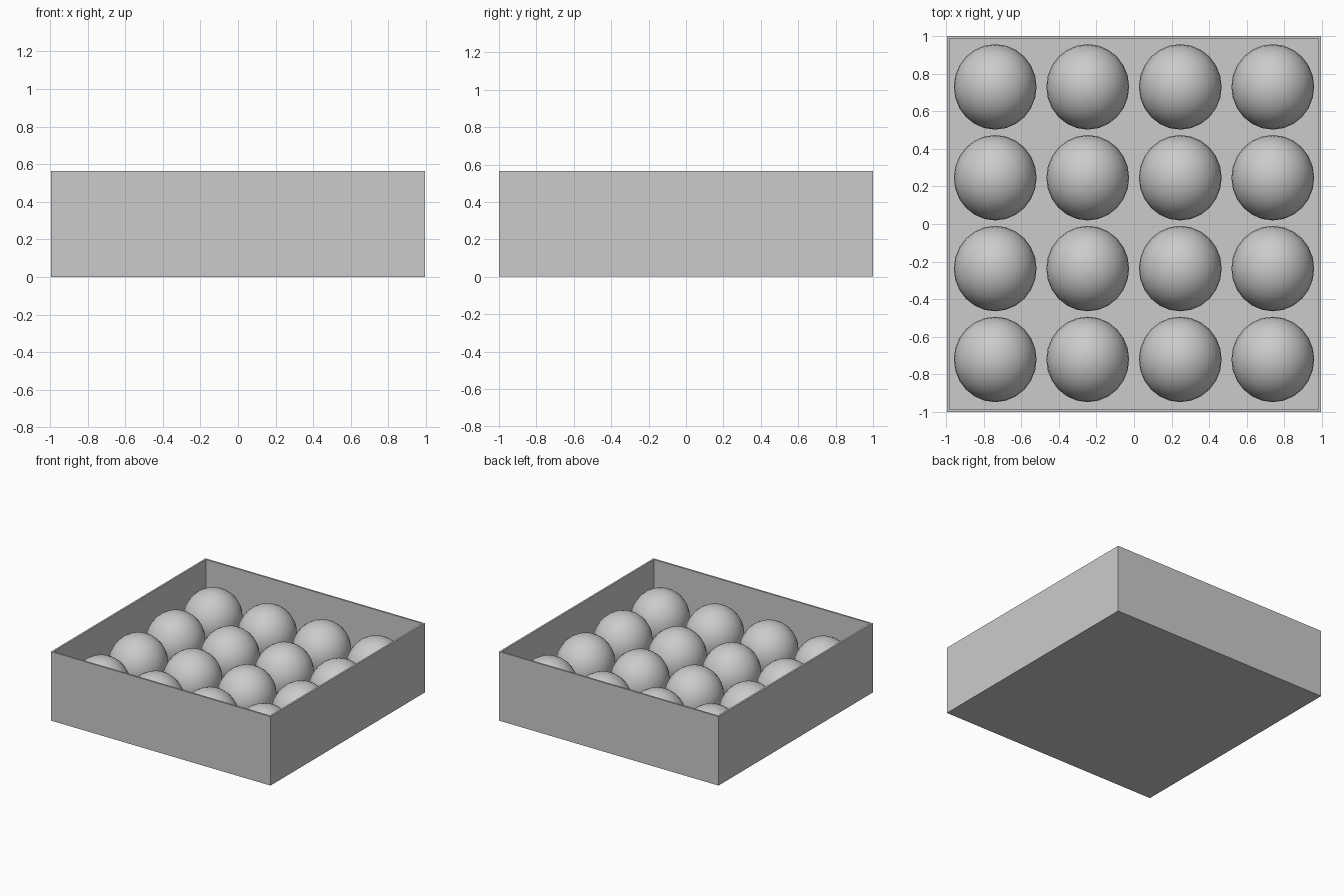
import bpy, bmesh
from mathutils import Matrix

cube = bpy.data.objects.get("Cube")
if cube:
    bpy.data.objects.remove(cube, do_unlink=True)

GREY = (0.6, 0.6, 0.6, 1)
grey = bpy.data.materials.new("light grey")
grey.use_nodes = True
grey.diffuse_color = GREY
grey.node_tree.nodes["Principled BSDF"].inputs["Base Color"].default_value = GREY

HEIGHT, WALL, FLOOR = 0.565, 0.015, 0.02


def add_object(name, bm):
    mesh = bpy.data.meshes.new(name)
    bm.to_mesh(mesh)
    bm.free()
    mesh.materials.append(grey)
    obj = bpy.data.objects.new(name, mesh)
    bpy.context.collection.objects.link(obj)
    return obj


# Open tray: a block with its top face inset and pushed down to the floor
bm = bmesh.new()
bmesh.ops.create_cube(bm, size=1, matrix=Matrix.Translation((0, 0, HEIGHT / 2))
                      @ Matrix.Diagonal((1.99, 2, HEIGHT, 1)))
top = max(bm.faces, key=lambda f: f.calc_center_median().z)
bmesh.ops.inset_region(bm, faces=[top], thickness=WALL, use_even_offset=True)
cavity = bmesh.ops.extrude_face_region(bm, geom=[top])["geom"]
bmesh.ops.translate(bm, vec=(0, 0, FLOOR - HEIGHT),
                    verts=[v for v in cavity if isinstance(v, bmesh.types.BMVert)])
if top.is_valid:
    bmesh.ops.delete(bm, geom=[top], context='FACES')
bmesh.ops.recalc_face_normals(bm, faces=bm.faces)
add_object("tray", bm)

# Balls: four rows of four, resting on the tray floor
for row in range(4):
    for col in range(4):
        bm = bmesh.new()
        bmesh.ops.create_uvsphere(bm, u_segments=24, v_segments=16, radius=1)
        for face in bm.faces:
            face.smooth = True
        ball = add_object(f"ball_{row + 1}_{col + 1}", bm)
        ball.scale = (0.22, 0.227, 0.23)
        ball.location = (-0.738 + 0.492 * col, -0.72 + 0.483 * row, FLOOR + 0.23)
